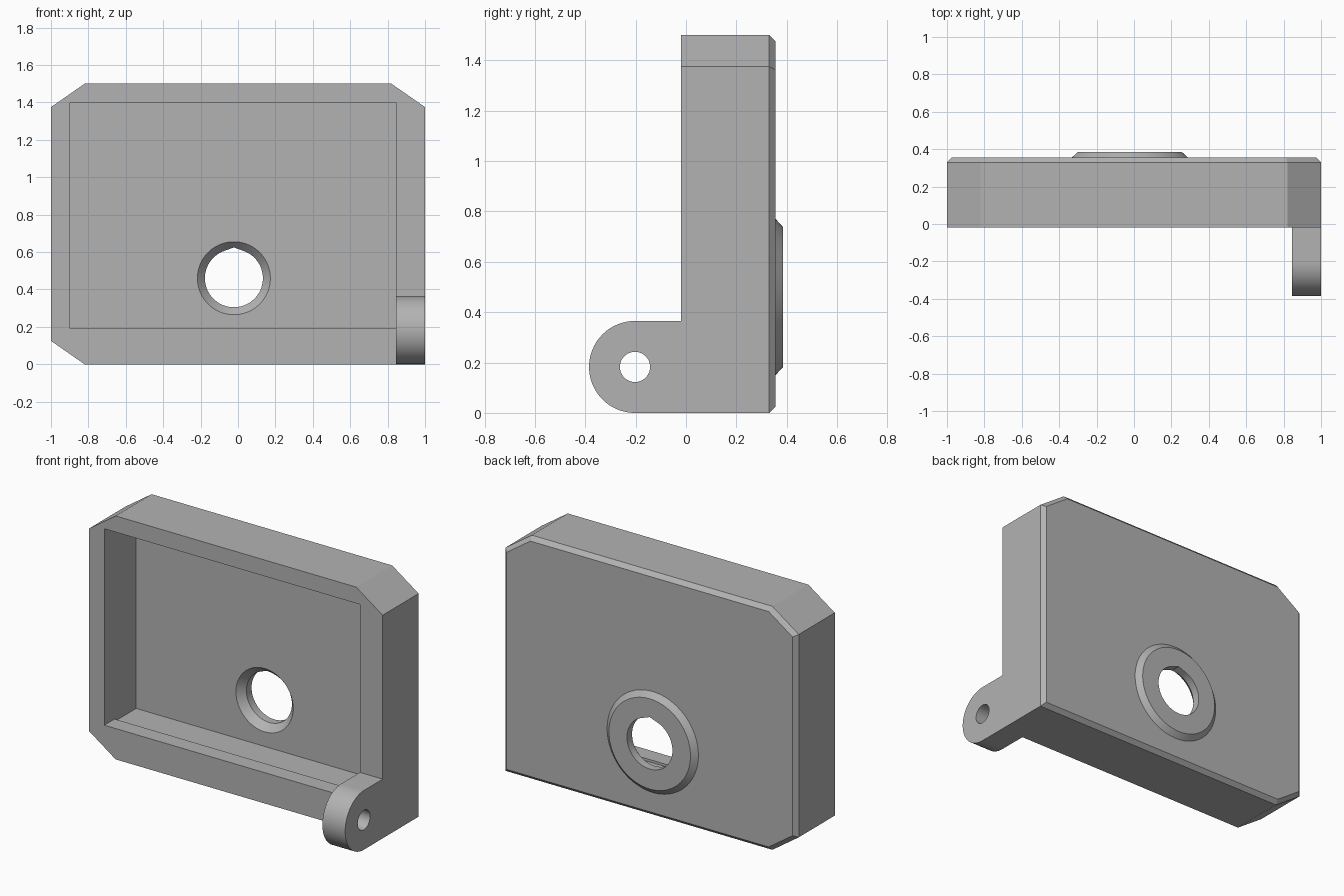
import bpy
import bmesh
import math
from mathutils import Matrix

if "Cube" in bpy.data.objects:
    bpy.data.objects.remove(bpy.data.objects["Cube"], do_unlink=True)

grey = bpy.data.materials.new("plain grey")
grey.use_nodes = True
colour = (0.45, 0.45, 0.45, 1)
grey.diffuse_color = colour
grey.node_tree.nodes["Principled BSDF"].inputs["Base Color"].default_value = colour

FRONT, BACK, RIM = -0.02, 0.355, 0.385
FLOOR = 0.29
HOLE_X, HOLE_Z, HOLE_R = -0.022, 0.46, 0.155
LUG_Y, LUG_R, LUG_X = -0.2025, 0.1825, 0.845


def finish(name, bm):
    bmesh.ops.recalc_face_normals(bm, faces=bm.faces)
    mesh = bpy.data.meshes.new(name)
    bm.to_mesh(mesh)
    bm.free()
    mesh.materials.append(grey)
    obj = bpy.data.objects.new(name, mesh)
    bpy.context.collection.objects.link(obj)
    return obj


def prism(name, points, axis, start, end, back_bevel=0):
    """Extrude an (x, z) outline along y, or a (y, z) outline along x."""
    bm = bmesh.new()
    place = (lambda a, b: (a, start, b)) if axis == "y" else (lambda a, b: (start, a, b))
    face = bm.faces.new([bm.verts.new(place(a, b)) for a, b in points])
    ext = bmesh.ops.extrude_face_region(bm, geom=[face])["geom"]
    verts = [g for g in ext if isinstance(g, bmesh.types.BMVert)]
    shift = (0, end - start, 0) if axis == "y" else (end - start, 0, 0)
    bmesh.ops.translate(bm, verts=verts, vec=shift)
    if back_bevel:
        edges = [e for e in bm.edges if all(abs(v.co.y - end) < 1e-5 for v in e.verts)]
        bmesh.ops.bevel(bm, geom=edges, offset=back_bevel, segments=1, affect="EDGES")
    return finish(name, bm)


def frustum(name, r1, r2, y1, y2):
    """Cone section around the hole axis, running along +y."""
    bm = bmesh.new()
    mat = Matrix.Translation((HOLE_X, (y1 + y2) / 2, HOLE_Z)) @ Matrix.Rotation(-math.pi / 2, 4, "X")
    bmesh.ops.create_cone(bm, cap_ends=True, segments=96, radius1=r1, radius2=r2,
                          depth=y2 - y1, matrix=mat)
    return finish(name, bm)


def arc(cx, cz, r, a, b, n):
    angles = [math.radians(a + (b - a) * i / n) for i in range(n + 1)]
    return [(cx + r * math.cos(t), cz + r * math.sin(t)) for t in angles]


def combine(target, other, operation):
    mod = target.modifiers.new(operation.lower(), "BOOLEAN")
    mod.operation, mod.object, mod.solver = operation, other, "EXACT"
    bpy.context.view_layer.objects.active = target
    bpy.ops.object.modifier_apply(modifier=mod.name)
    bpy.data.objects.remove(other, do_unlink=True)


# Housing: three clipped corners, one square corner, bevelled back rim
cx, cz = 0.82, 0.125
outline = [(-cx, 0), (1, 0), (1, 1.5 - cz), (cx, 1.5), (-cx, 1.5), (-1, 1.5 - cz), (-1, cz)]
housing = prism("housing", outline, "y", FRONT, BACK, 0.025)

# Hinge lug with rounded front end
lug_outline = [(0.1, 0), (0.1, 2 * LUG_R)] + arc(LUG_Y, LUG_R, LUG_R, 90, 270, 48)
combine(housing, prism("hinge_lug", lug_outline, "x", LUG_X, 1), "UNION")

# Raised ring on the back
combine(housing, frustum("back_ring", 0.333, 0.278, BACK - 0.02, RIM), "UNION")

# Pocket with a shallow lip along its lower front edge
pocket = [(FRONT - 0.1, 0.19), (0.08, 0.19), (0.08, 0.175), (FLOOR, 0.175),
          (FLOOR, 1.4), (FRONT - 0.1, 1.4)]
combine(housing, prism("pocket_cutter", pocket, "x", -0.897, LUG_X), "DIFFERENCE")

# Countersink, then through hole with a slightly peaked top
combine(housing, frustum("countersink_cutter", 0.204, 0.155, FLOOR - 0.01, 0.335), "DIFFERENCE")
peak = (HOLE_X, HOLE_Z + HOLE_R / math.cos(math.radians(20)))
hole = arc(HOLE_X, HOLE_Z, HOLE_R, 110, 430, 84) + [peak]
combine(housing, prism("hole_cutter", hole, "y", 0.2, 0.5), "DIFFERENCE")

# Pin hole through the lug
pin = arc(LUG_Y, LUG_R, 0.06, 0, 352.5, 47)
combine(housing, prism("pin_cutter", pin, "x", 0.8, 1.1), "DIFFERENCE")

# Smooth the round walls, keep the hard edges
bpy.ops.object.select_all(action="DESELECT")
housing.select_set(True)
bpy.context.view_layer.objects.active = housing
bpy.ops.object.shade_smooth_by_angle(angle=math.radians(15))
